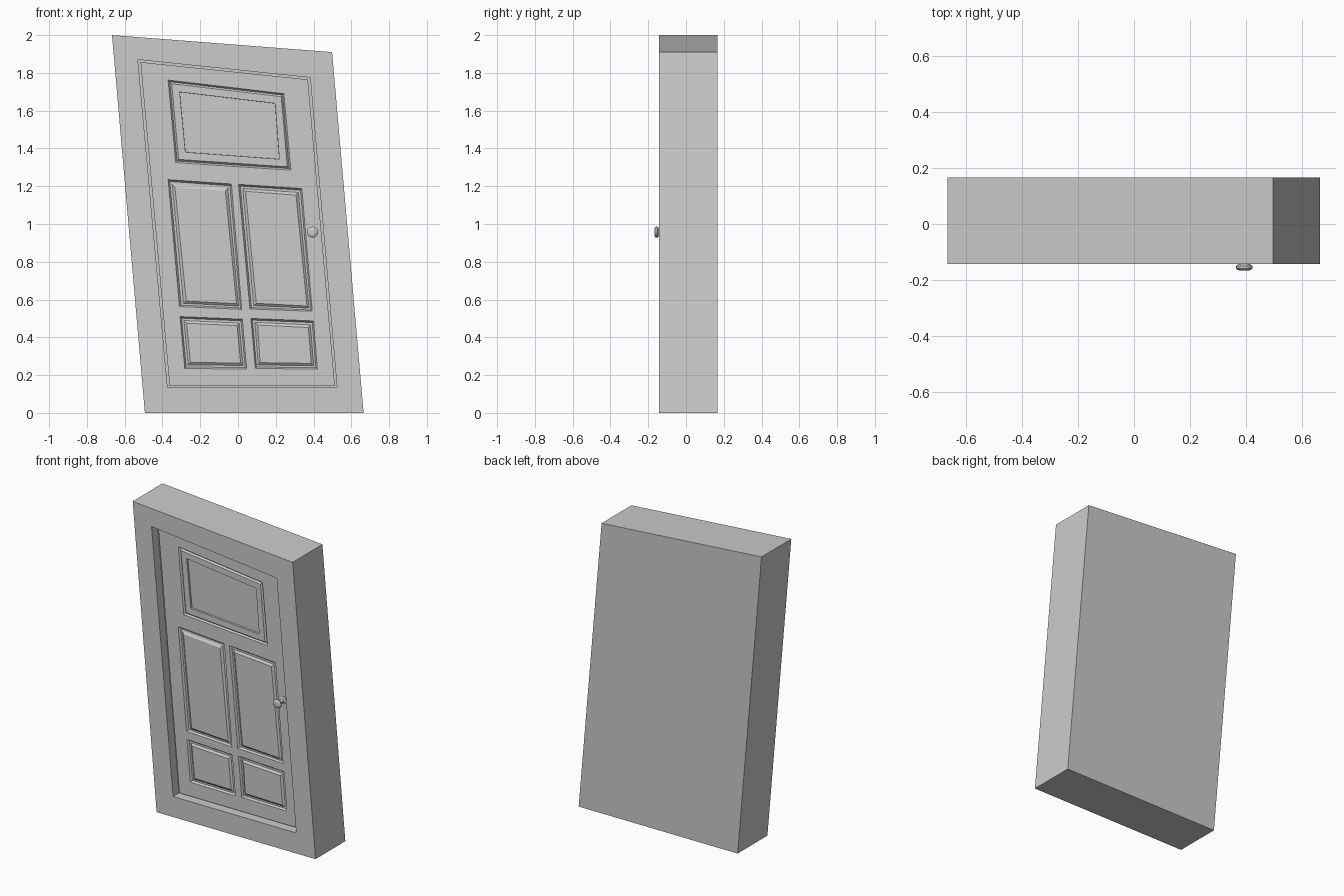
import bpy, bmesh, math
from mathutils import Vector

if "Cube" in bpy.data.objects:
    bpy.data.objects.remove(bpy.data.objects["Cube"])

FRONT, BACK, DOOR = -0.143, 0.167, -0.093


def loop(bm, quad, y):
    return [bm.verts.new((x, y, z)) for x, z in quad]


def bridge(bm, a, b):
    for i in range(len(a)):
        j = (i + 1) % len(a)
        bm.faces.new((a[i], a[j], b[j], b[i]))


def blend(a, b, t):
    return [Vector(p).lerp(Vector(q), t) for p, q in zip(a, b)]


def finish(bm, name):
    bmesh.ops.recalc_face_normals(bm, faces=bm.faces)
    me = bpy.data.meshes.new(name)
    bm.to_mesh(me)
    bm.free()
    ob = bpy.data.objects.new(name, me)
    bpy.context.collection.objects.link(ob)
    return ob


# leaning frame and door outlines (x, z), clockwise from top left
frame = [(-0.667, 2.0), (0.498, 1.91), (0.665, 0), (-0.493, 0)]
opening = [(-0.53, 1.87), (0.382, 1.775), (0.524, 0.135), (-0.373, 0.135)]
door = [(-0.516, 1.857), (0.37, 1.765), (0.513, 0.142), (-0.362, 0.142)]

# panels: outer outline, inner outline
top_panel = ([(-0.37, 1.762), (0.243, 1.69), (0.28, 1.285), (-0.33, 1.325)],
             [(-0.307, 1.697), (0.195, 1.637), (0.217, 1.345), (-0.277, 1.382)])
raised_panels = [
    ([(-0.37, 1.235), (-0.035, 1.212), (0.02, 0.548), (-0.31, 0.563)],
     [(-0.334, 1.195), (-0.067, 1.175), (-0.008, 0.578), (-0.274, 0.592)]),
    ([(0.003, 1.21), (0.338, 1.188), (0.393, 0.538), (0.063, 0.55)],
     [(0.04, 1.173), (0.307, 1.153), (0.365, 0.566), (0.097, 0.58)]),
    ([(-0.307, 0.51), (0.023, 0.496), (0.046, 0.232), (-0.282, 0.235)],
     [(-0.272, 0.475), (-0.005, 0.462), (0.014, 0.264), (-0.252, 0.267)]),
    ([(0.068, 0.5), (0.4, 0.487), (0.42, 0.232), (0.092, 0.235)],
     [(0.104, 0.465), (0.372, 0.452), (0.388, 0.262), (0.117, 0.266)]),
]

# frame: closed box with a recessed opening and a narrow gap around the door
bm = bmesh.new()
rings = [loop(bm, frame, BACK), loop(bm, frame, FRONT), loop(bm, opening, FRONT),
         loop(bm, opening, DOOR + 0.012), loop(bm, door, DOOR + 0.012)]
bm.faces.new(rings[0])
for a, b in zip(rings, rings[1:]):
    bridge(bm, a, b)
bm.faces.new(rings[-1])
finish(bm, "door_frame")

# door leaf: flat face with panel holes, each filled by stepped moulding rings
bm = bmesh.new()
outer = loop(bm, door, DOOR)
holes = []
profiles = [(top_panel, [(0.14, 0.01), (0.3, 0.0), (0.97, 0.0), (1.0, 0.025)])]
profiles += [(p, [(0.25, 0.012), (0.6, 0.012), (1.0, 0.002)]) for p in raised_panels]
edges = []


def add_edges(ring):
    for i in range(4):
        edges.append(bm.edges.new((ring[i], ring[(i + 1) % 4])))


add_edges(outer)
for (a, b), steps in profiles:
    ring = loop(bm, a, DOOR)
    add_edges(ring)
    holes.append((ring, a, b, steps))
bmesh.ops.triangle_fill(bm, edges=edges, use_beauty=True, normal=(0, -1, 0))
for ring, a, b, steps in holes:
    for t, depth in steps:
        nxt = loop(bm, blend(a, b, t), DOOR + depth)
        bridge(bm, ring, nxt)
        ring = nxt
    bm.faces.new(ring)
rim = loop(bm, door, DOOR + 0.03)
bridge(bm, outer, rim)
bm.faces.new(rim)
finish(bm, "door_leaf")

# knob: turned profile (radius, y) around the y axis
bm = bmesh.new()
profile = [(0.024, DOOR), (0.024, DOOR + -0.006), (0.012, DOOR - 0.012), (0.012, -0.143),
           (0.023, -0.145), (0.029, -0.151), (0.029, -0.159), (0.023, -0.165), (0.012, -0.167)]
n = 20
circles = [loop(bm, [(0.395 + r * math.cos(2 * math.pi * i / n),
                      0.957 + r * math.sin(2 * math.pi * i / n)) for i in range(n)], y)
           for r, y in profile]
for a, b in zip(circles, circles[1:]):
    bridge(bm, a, b)
bm.faces.new(circles[0])
bm.faces.new(circles[-1])
knob = finish(bm, "door_knob")
bpy.context.view_layer.objects.active = knob
knob.select_set(True)
bpy.ops.object.shade_smooth_by_angle(angle=math.radians(40))
